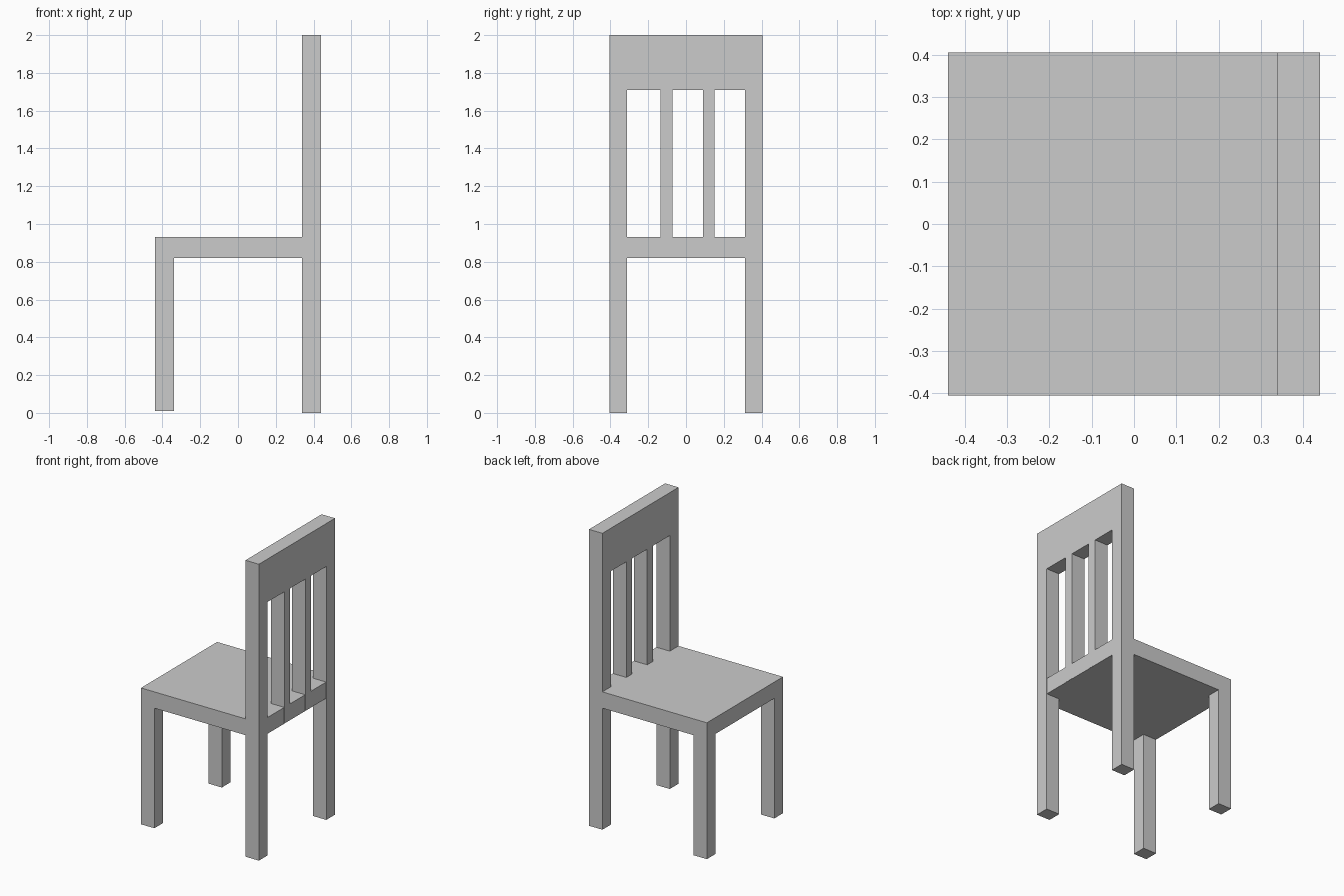
import bpy
import bmesh

if "Cube" in bpy.data.objects:
    bpy.data.objects.remove(bpy.data.objects["Cube"])


def prism(name, outline, z0, z1):
    """Extrude a flat xy outline from z0 up to z1."""
    bm = bmesh.new()
    face = bm.faces.new([bm.verts.new((x, y, z0)) for x, y in outline])
    top = bmesh.ops.extrude_face_region(bm, geom=[face])["geom"]
    verts = [v for v in top if isinstance(v, bmesh.types.BMVert)]
    bmesh.ops.translate(bm, verts=verts, vec=(0, 0, z1 - z0))
    bmesh.ops.recalc_face_normals(bm, faces=bm.faces)
    mesh = bpy.data.meshes.new(name)
    bm.to_mesh(mesh)
    bm.free()
    obj = bpy.data.objects.new(name, mesh)
    bpy.context.collection.objects.link(obj)
    return obj


def box(name, x0, x1, y0, y1, z0, z1):
    return prism(name, [(x0, y0), (x1, y0), (x1, y1), (x0, y1)], z0, z1)


FRONT, BACK = -0.44, 0.44      # chair depth along x
POST = 0.34                    # inner face of the back posts and legs
HALF, INNER = 0.406, 0.313     # outer and inner half widths
SEAT_LOW, SEAT_TOP = 0.82, 0.93
RAIL_LOW = 1.71

# Seat with a tongue that fits between the back posts
prism("seat", [(FRONT, -HALF), (POST, -HALF), (POST, -INNER), (BACK - 0.001, -INNER),
               (BACK - 0.001, INNER), (POST, INNER), (POST, HALF), (FRONT, HALF)],
      SEAT_LOW, SEAT_TOP)

# Front legs and full-height back posts on both sides
for label, s in (("right", -1), ("left", 1)):
    y0, y1 = sorted((s * INNER, s * HALF))
    box(f"front_leg_{label}", FRONT, -POST, y0, y1, 0.01, SEAT_LOW)
    box(f"back_post_{label}", POST, BACK, y0, y1, 0, RAIL_LOW)

# Top rail of the backrest
box("top_rail", POST, BACK, -HALF, HALF, RAIL_LOW, 2.0)

# Backrest slats, running down through the seat edge
for i, y in enumerate((-0.103, 0.12)):
    box(f"back_slat_{i + 1}", POST, BACK, y - 0.031, y + 0.031, SEAT_LOW + 0.001, RAIL_LOW)
